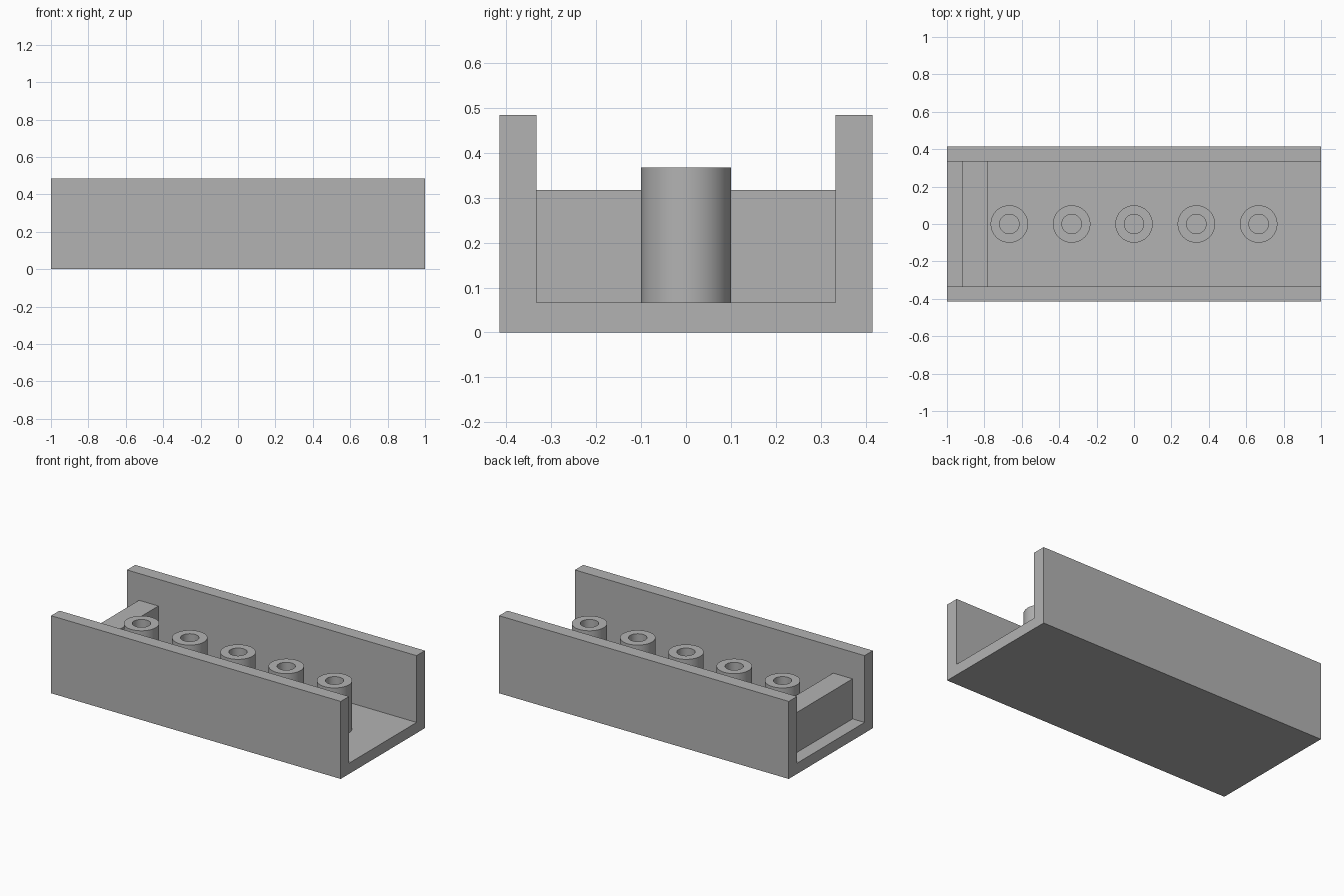
import bpy, bmesh, math

if "Cube" in bpy.data.objects:
    bpy.data.objects.remove(bpy.data.objects["Cube"])

grey = bpy.data.materials.new("plain grey")
grey.diffuse_color = (0.45, 0.45, 0.45, 1)
grey.use_nodes = True
grey.node_tree.nodes["Principled BSDF"].inputs["Base Color"].default_value = grey.diffuse_color

FLOOR = 0.067


def finish(name, bm):
    bmesh.ops.recalc_face_normals(bm, faces=bm.faces)
    me = bpy.data.meshes.new(name)
    bm.to_mesh(me)
    bm.free()
    me.materials.append(grey)
    ob = bpy.data.objects.new(name, me)
    bpy.context.collection.objects.link(ob)
    return ob


def extrude_x(name, profile, x0, x1):
    """Extrude a closed (y, z) profile along x."""
    bm = bmesh.new()
    face = bm.faces.new([bm.verts.new((x0, y, z)) for y, z in profile])
    ext = bmesh.ops.extrude_face_region(bm, geom=[face], use_keep_orig=True)
    verts = [g for g in ext["geom"] if isinstance(g, bmesh.types.BMVert)]
    bmesh.ops.translate(bm, verts=verts, vec=(x1 - x0, 0, 0))
    return finish(name, bm)


def tube(name, x, r_out, r_in, z0, z1, sides=64):
    """Hollow post made by spinning a rectangular section."""
    bm = bmesh.new()
    section = [(r_in, z0), (r_out, z0), (r_out, z1), (r_in, z1)]
    vs = [bm.verts.new((r, 0, z)) for r, z in section]
    edges = [bm.edges.new((vs[i], vs[(i + 1) % 4])) for i in range(4)]
    bmesh.ops.spin(bm, geom=vs + edges, cent=(0, 0, 0), axis=(0, 0, 1),
                   angle=2 * math.pi, steps=sides)
    bmesh.ops.remove_doubles(bm, verts=bm.verts, dist=1e-4)
    ob = finish(name, bm)
    ob.location.x = x
    bpy.ops.object.select_all(action='DESELECT')
    ob.select_set(True)
    bpy.context.view_layer.objects.active = ob
    bpy.ops.object.shade_smooth_by_angle(angle=math.radians(30))


# U-shaped channel, open at both ends
W, I, H = 0.415, 0.333, 0.484
extrude_x("channel", [(-W, 0), (W, 0), (W, H), (I, H),
                      (I, FLOOR), (-I, FLOOR), (-I, H), (-W, H)], -1, 1)

# Low cross wall near the left end
extrude_x("cross_wall", [(-I, FLOOR), (I, FLOOR), (I, 0.317), (-I, 0.317)],
          -0.917, -0.783)

# Row of five hollow posts
for i in range(5):
    tube(f"post_{i + 1}", (i - 2) / 3, 0.1, 0.052, FLOOR, 0.367)
